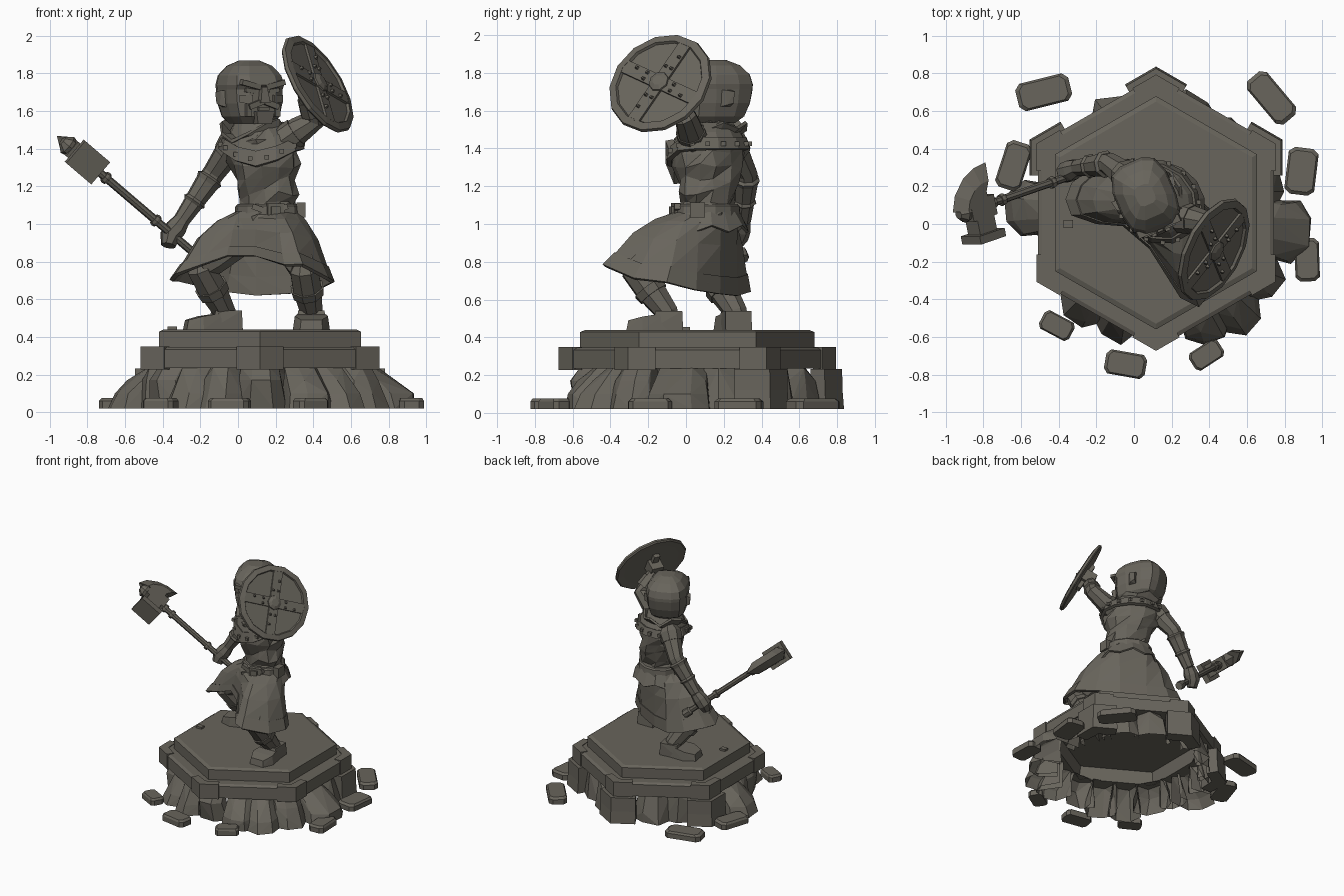
import bpy, bmesh, math, random
from mathutils import Vector as V, Matrix as M

if "Cube" in bpy.data.objects:
    bpy.data.objects.remove(bpy.data.objects["Cube"])
random.seed(4)
stone = bpy.data.materials.new("grey_brown_stone")
stone.diffuse_color = (0.138, 0.128, 0.106, 1)
stone.use_nodes = True
stone.node_tree.nodes["Principled BSDF"].inputs["Base Color"].default_value = stone.diffuse_color

def finish(name, bm, mat=None):
    bmesh.ops.recalc_face_normals(bm, faces=bm.faces)
    me = bpy.data.meshes.new(name)
    bm.to_mesh(me); bm.free()
    if mat: me.transform(mat)
    me.materials.append(stone)
    ob = bpy.data.objects.new(name, me)
    bpy.context.collection.objects.link(ob)
    return ob

def loft(name, rings, mat=None, caps=True, jitter=0, tri=False, thick=0):
    bm = bmesh.new()
    j = lambda: random.uniform(-jitter, jitter)
    vs = [[bm.verts.new(V(p) + V((j(), j(), j()))) for p in r] for r in rings]
    n = len(rings[0])
    for a, b in zip(vs, vs[1:]):
        for i in range(n):
            k = (i + 1) % n
            bm.faces.new((a[i], a[k], b[k], b[i]))
    if caps:
        bm.faces.new(vs[0]); bm.faces.new(vs[-1])
    if tri: bmesh.ops.triangulate(bm, faces=bm.faces, quad_method='ALTERNATE')
    ob = finish(name, bm, mat)
    if thick:
        s = ob.modifiers.new("thickness", 'SOLIDIFY'); s.thickness = thick; s.offset = 0
    return ob

def hull(name, pts, mat=None, shell=False):
    bm = bmesh.new()
    for p in pts: bm.verts.new(p)
    r = bmesh.ops.convex_hull(bm, input=bm.verts)
    bmesh.ops.delete(bm, geom=list({g for g in r['geom_interior'] + r['geom_unused'] if isinstance(g, bmesh.types.BMVert)}), context='VERTS')
    bmesh.ops.dissolve_limit(bm, angle_limit=0.03, verts=bm.verts, edges=bm.edges)
    if shell:   # open towards the hollow inside and the ground
        bm.normal_update()
        bmesh.ops.delete(bm, geom=[q for q in bm.faces if q.normal.z < -.8 or q.normal.x < -.8], context='FACES')
    return finish(name, bm, mat)

def box(name, c, s, mat=M(), rot=0, axis='Z', taper=1.0):
    pts = [(x * s[0] / 2 * (taper if z > 0 else 1), y * s[1] / 2 * (taper if z > 0 else 1), z * s[2] / 2)
           for x in (-1, 1) for y in (-1, 1) for z in (-1, 1)]
    return hull(name, pts, mat @ M.Translation(c) @ M.Rotation(rot, 4, axis))

def ngon(r, z, n, ph=0):
    return [(r * math.cos(ph + i * math.tau / n), r * math.sin(ph + i * math.tau / n), z) for i in range(n)]

def revolve(name, prof, n, ph=0, mat=None):
    return loft(name, [ngon(r, z, n, ph) for r, z in prof], mat)

def tube(name, pts, radii, n=8):
    pts = [V(p) for p in pts]; rings = []
    for i, p in enumerate(pts):
        t = (pts[min(i + 1, len(pts) - 1)] - pts[max(i - 1, 0)]).normalized()
        a = t.cross(V((.3, .9, .1))).normalized(); b = t.cross(a)
        rings.append([p + radii[i] * (math.cos(k * math.tau / n) * a + math.sin(k * math.tau / n) * b) for k in range(n)])
    return loft(name, rings)

def frame(o, x, y, z):
    return M.Translation(o) @ M((x, y, z)).transposed().to_4x4()

# ---- pedestal: stepped, hollow hexagonal slab
base = M.Translation((.117, .06, 0))
revolve("pedestal_slab", [(.59, .44), (.62, .428), (.62, .345), (.70, .345), (.725, .333), (.725, .235),
                          (.58, .235), (.56, .34)], 6, math.pi / 2, base)
def chevron(name, k, layers, arm):   # block wrapping a hexagon corner, layers of (offset, z)
    a = math.pi / 2 + k * math.pi / 3
    c = V((math.cos(a), math.sin(a), 0))
    e1, e2 = [V((math.cos(a + s * 2.0944), math.sin(a + s * 2.0944), 0)) for s in (1, -1)]
    o1, o2 = [V((math.cos(a + s * .5236), math.sin(a + s * .5236), 0)) for s in (1, -1)]
    rings = []
    for o, z in layers:
        q = [c * (.725 + o * 1.15), c * .725 + e1 * arm + o1 * o, c * .725 + e1 * arm - o1 * .05, c * .66,
             c * .725 + e2 * arm - o2 * .05, c * .725 + e2 * arm + o2 * o]
        rings.append([p + V((0, 0, z)) for p in q])
    loft(name, rings, base)
for k in range(6): chevron("corner_trim", k, [(.008, .228), (.008, .35)], .14)
for k in (0, 1, 5): chevron("corner_pillar", k, [(.045, .02), (.038, .12), (.036, .232)], .165)
box("pedestal_peg", (-.35, 0, .446), (.05, .04, .02))

# ---- rock skirt: flared boulders (angle, reach, half width)
rocks = [(-8, .84, .17), (14, .68, .14), (-32, .77, .13), (-50, .79, .13), (-66, .76, .13), (-90, .66, .14), (-110, .71, .13),
         (-128, .72, .13), (-150, .64, .16), (-168, .66, .12), (178, .80, .15), (158, .64, .14), (136, .64, .15),
         (112, .66, .15), (70, .66, .15), (45, .64, .15), (25, .65, .13)]
for a, r, w in rocks:
    t = math.radians(a); pts = []
    lim = .6 / math.cos((t + math.pi / 6) % (math.pi / 3) - math.pi / 6)
    for z, ro, ww in ((.02, r, 1.0), (.10, r - .03, .92), (.17, (r + lim) / 2 - .01, .8), (.238, min(lim, r - .03), .72)):
        for s in (-1, -.4, .5, 1):
            out = ro - (.08 if abs(s) == 1 else 0) + random.uniform(-.02, .02)
            pts.append((out, s * w * ww, z))
        pts += [(.53, -w * .85 * ww, z), (.53, w * .85 * ww, z)]
    hull("base_rock", pts, base @ M.Rotation(t, 4, 'Z'), shell=True)
for x, y, l, w, a in ((-.48, .70, .29, .15, 14), (.73, .67, .30, .14, -50), (.89, .28, .25, .16, 83), (.92, -.19, .23, .13, 92),
                      (.385, -.695, .18, .11, 33), (-.045, -.745, .22, .13, -10), (-.41, -.54, .18, .11, -28), (-.64, .31, .26, .14, 72)):
    pts = []
    for z, s in ((.02, 1), (.06, 1), (.075, .86)):
        pts += [(i * l / 2 * s * p, j * w / 2 * s * q, z) for i in (-1, 1) for j in (-1, 1) for p, q in ((1, .6), (.8, 1))]
    hull("loose_stone", pts, M.Translation((x, y, 0)) @ M.Rotation(math.radians(a), 4, 'Z'))

# ---- body frame: u towards shield arm, f forward
u, f = V((.74, -.67, 0)), V((-.67, -.74, 0))
def ell(c, z, w, d, n=12, dip=0, turn=0):
    out = []
    for i in range(n):
        t = i * math.tau / n
        out.append(V((c[0], c[1], z - dip * max(0, math.sin(t + turn)) ** 3)) + u * w * math.cos(t) + f * d * math.sin(t))
    return out
wc, cc = (.16, .115), (.125, .12)
loft("torso", [ell(wc, 1.04, .165, .14), ell(wc, 1.11, .155, .13), ell((.157, .115), 1.17, .165, .14), ell((.15, .12), 1.24, .18, .155),
               ell((.135, .12), 1.31, .20, .17), ell(cc, 1.38, .21, .17), ell(cc, 1.44, .20, .155), ell((.11, .13), 1.50, .15, .12),
               ell((.10, .13), 1.53, .09, .09)], jitter=.02, tri=True)
# mantle with trim, rivets and stand-up collar
loft("mantle", [ell((.10, .13), 1.53, .12, .11), ell(cc, 1.48, .18, .15, dip=.03, turn=.5), ell(cc, 1.42, .225, .19, dip=.08, turn=.5)], caps=False, thick=.02)
loft("mantle_trim", [ell(cc, 1.455, .21, .18, dip=.07, turn=.5), ell(cc, 1.395, .235, .20, dip=.09, turn=.5)], caps=False, thick=.026)
for p in ell(cc, 1.425, .235, .203, 16, .08, .5): box("mantle_rivet", p, (.024, .024, .024))
col = ell((.08, .15), 1.56, .18, .17, 12)
for i in range(12): col[i].z -= (.0, .03, .08, .12, .08, .02, .0, .06, .02, .05, .02, .06)[i]
loft("collar", [ell((.10, .13), 1.46, .14, .12), col], caps=False, thick=.018)

# ---- belt, buckle, pouch, hip flaps
loft("belt", [ell(wc, 1.035, .185, .16), ell(wc, 1.045, .192, .167), ell(wc, 1.095, .187, .162), ell(wc, 1.105, .175, .15)])
loft("hip_flaps", [ell(wc, 1.06, .18, .155, 14), [p - V((0, 0, .035 * (i % 2))) for i, p in enumerate(ell(wc, .99, .225, .20, 14))]], caps=False, thick=.015)
box("buckle", (.20, -.055, 1.07), (.09, .03, .08), rot=.25)
box("buckle_plate", (.20, -.073, 1.07), (.05, .02, .045), rot=.25)
box("pouch", (.335, .06, 1.075), (.05, .08, .08))
for s in (-1, 1):
    box("belt_strap", (.17, -.045, 1.06), (.20, .03, .03), rot=s * .35, axis='Y')

# ---- skirt spread over both bent knees
hem = [V(p) for p in ((-.35, .13, .70), (-.32, .05, .73), (-.19, .01, .78), (-.05, .0, .83), (.09, -.12, .83), (.25, -.38, .78), (.34, -.43, .78),
       (.47, -.27, .71), (.50, -.10, .69), (.42, .05, .65), (.28, .17, .63), (.10, .26, .62), (-.06, .33, .64), (-.20, .31, .67), (-.32, .21, .70))]
rings = []
for tx, tz in ((0, 0), (.30, .14), (.60, .40), (.84, .78), (1, 1)):
    ring = []
    for p in hem:
        d = V((p.x - wc[0], p.y - wc[1], 0)).normalized() * .165
        top = V((wc[0] + d.x, wc[1] + d.y, 1.06))
        q = top.lerp(p, tx); q.z = top.z + (p.z - top.z) * tz
        ring.append(q)
    rings.append(ring)
loft("skirt", rings, caps=False, tri=True, thick=.016)
loft("skirt_hem_band", [[a + (a - V((wc[0], wc[1], a.z))).normalized() * .006 for a in r] for r in rings[3:]], caps=False, thick=.02)

# ---- legs and boots
for side, hip, knee, ank, yaw in (("right", (.08, .17, .98), (-.20, .12, .77), (-.07, .265, .53), -1.40),
                                  ("left", (.24, .03, .98), (.35, -.27, .76), (.39, -.10, .53), .0)):
    hip, knee, ank = V(hip), V(knee), V(ank)
    tube(side + "_thigh", [hip, hip.lerp(knee, .8), knee], [.10, .09, .075])
    tube(side + "_shin", [knee + V((0, 0, .04)), knee, knee.lerp(ank, .45), ank, ank - V((0, 0, .06))], [.05, .08, .082, .062, .072])
    tube(side + "_boot_cuff", [knee.lerp(ank, .42), knee.lerp(ank, .58)], [.092, .086])
    m = M.Translation((ank.x, ank.y, .44)) @ M.Rotation(yaw, 4, 'Z')
    hull(side + "_boot_heel", [(sx * w, y, z) for sx in (-1, 1) for w, y, z in ((.07, .085, 0), (.07, .08, .10), (.07, -.06, .10), (.08, -.09, 0))], m)
    hull(side + "_boot_toe", [(sx * w, y, z) for sx in (-1, 1) for w, y, z in ((.075, 0, 0), (.065, .0, .09),
         (.088, -.13, .07), (.098, -.13, 0), (.06, -.215, 0), (.055, -.205, .05))], m)

# ---- head turned towards the shield
H = M.Translation((.06, .15, 0)) @ M.Rotation(.41, 4, 'Z')
def skull(z, w, fr, bk):
    return [(w * x, (fr if y < 0 else bk) * y, z) for x, y in ((.5, -1), (.88, -.78), (1, -.3), (1, .4), (.8, .85), (.4, 1),
            (-.4, 1), (-.8, .85), (-1, .4), (-1, -.3), (-.88, -.78), (-.5, -1))]
loft("head", [skull(1.535, .10, .15, .10), skull(1.57, .13, .18, .15), skull(1.64, .148, .18, .18), skull(1.715, .152, .175, .195),
              skull(1.74, .155, .195, .195), skull(1.79, .145, .17, .18), skull(1.84, .105, .12, .13), skull(1.868, .05, .05, .06)], H)
tube("neck", [(.10, .13, 1.45), (.07, .14, 1.58)], [.10, .095])
box("nose", (0, -.19, 1.685), (.055, .06, .085), H, taper=.55)
box("mouth", (0, -.188, 1.612), (.06, .02, .018), H)
box("goatee", (0, -.18, 1.565), (.08, .06, .065), H, taper=1.3)
for s in (-1, 1):
    box("eyebrow", (s * .07, -.178, 1.740), (.11, .04, .028), H, rot=-s * .25, axis='Y')
    box("eye", (s * .068, -.17, 1.708), (.06, .02, .022), H, rot=-s * .15, axis='Y')
    box("cheek", (s * .085, -.155, 1.665), (.07, .04, .04), H, rot=s * .4)
    box("moustache", (s * .045, -.188, 1.636), (.085, .035, .03), H, rot=s * .35, axis='Y')
    box("moustache_tip", (s * .082, -.178, 1.605), (.028, .03, .07), H)
    hull("ear", [(s * (.14 + dx), dy, dz) for dx, dy, dz in ((0, -.03, 1.62), (0, .03, 1.62), (0, -.03, 1.71), (0, .04, 1.71),
         (.035, .035, 1.64), (.04, .04, 1.70), (.03, 0, 1.63), (.03, -.01, 1.71))], H)

# ---- weapon arm (lowered)
sh, el, wr, ha = V((-.02, .24, 1.43)), V((-.13, .32, 1.27)), V((-.30, .30, 1.02)), V((-.36, .275, .935))
tube("weapon_arm", [sh, sh.lerp(el, .5), el, el.lerp(wr, .4), wr], [.08, .07, .06, .06, .045])
tube("bracer", [el.lerp(wr, t) for t in (.08, .12, .2, .55, .6, .66)], [.06, .075, .066, .056, .066, .05])
tube("weapon_shoulder_cap", [sh + V((.03, -.02, .05)), sh, sh.lerp(el, .35)], [.05, .088, .08])
tube("weapon_hand", [wr, wr.lerp(ha, .5), ha, ha + V((-.01, -.02, -.05))], [.045, .058, .058, .04])

# ---- war hammer with axe blade: z along the shaft, y towards the blade
d = V((-.735, -.254, .628)).normalized()
h = (V((0, 1, 0)) - d * d.y).normalized()
W = frame(V((-.83, .085, 1.355)), h.cross(d), h, d)
revolve("weapon_shaft", [(.03, -.86), (.034, -.85), (.034, -.80), (.022, -.79), (.022, .10)], 8, 0, W)
for z in (-.55, -.19, -.12): revolve("shaft_ring", [(.03, z), (.034, z + .015), (.03, z + .03)], 8, 0, W)
box("weapon_socket", (0, 0, 0), (.10, .11, .17), W)
revolve("weapon_cap", [(.05, .08), (.055, .105), (.025, .14)], 8, 0, W)
box("hammer_neck", (0, -.085, 0), (.10, .10, .12), W)
box("hammer_face", (0, -.155, 0), (.155, .045, .18), W)
blade = [(.03, .075), (.02, .17), (.10, .135), (.17, .06), (.205, -.02), (.215, -.11), (.13, -.065), (.03, -.07)]
loft("axe_blade", [[(x, b * k, a * k) for b, a in blade] for x, k in ((-.05, .62), (0, 1.03), (.05, .62))], W)

# ---- shield arm (raised)
n = V((.78, -.39, .49)).normalized()
up = (V((0, 0, 1)) - n * n.z).normalized()
S = frame(V((.425, -.137, 1.745)), up.cross(n), up, n)
s2, e2, h2 = V((.24, .04, 1.44)), V((.41, .0, 1.56)), V((.36, -.10, 1.70))
tube("shield_arm", [s2, s2.lerp(e2, .5), e2, e2.lerp(h2, .5), h2], [.08, .072, .062, .058, .05])
tube("shield_bracer", [e2.lerp(h2, .25), e2.lerp(h2, .75)], [.07, .06])
tube("shield_shoulder_cap", [s2 + V((-.04, .02, .03)), s2, s2.lerp(e2, .4)], [.06, .088, .08])
box("shield_hand", (0, .02, -.06), (.10, .10, .09), S)
box("shield_grip", (0, .02, -.035), (.05, .24, .03), S)
# ---- round shield: rim, cross bands, rivets, boss
revolve("shield_disc", [(.23, -.014), (.285, -.018), (.295, -.008), (.29, .01), (.25, .018), (.243, .004)], 14, .1, S)
X = S @ M.Rotation(-.4, 4, 'Z')
for k in range(4):
    Q = X @ M.Rotation(k * math.pi / 2, 4, 'Z')
    box("shield_band", (.13, 0, .008), (.24, .075, .018), Q)
    for x, y in ((.095, .02), (.17, -.02), (.095, -.02)): box("shield_rivet", (x, y, .022), (.02, .02, .02), Q, taper=.5)
revolve("shield_boss", [(.06, .01), (.055, .025), (.03, .036)], 8, 0, X)
